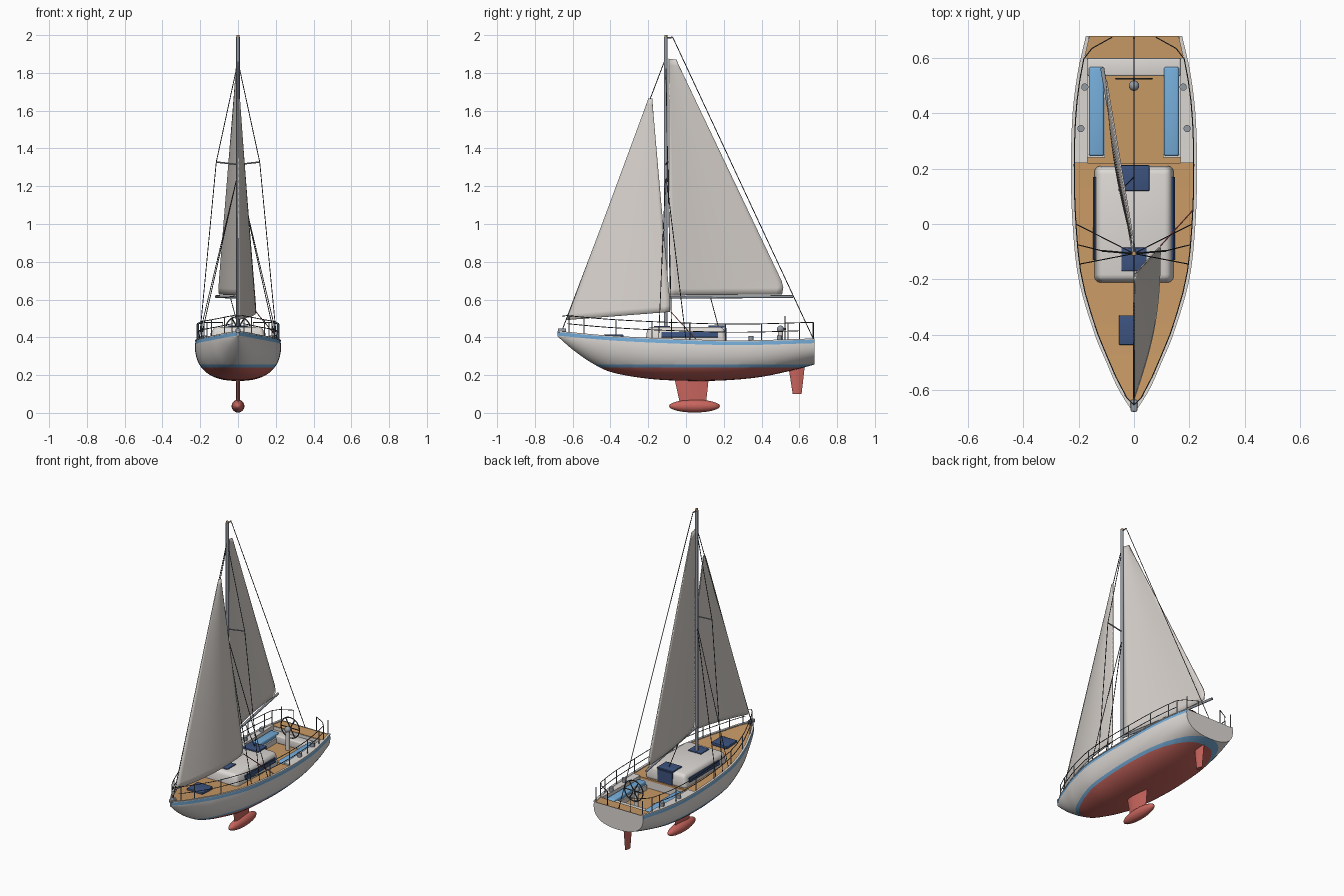
import bpy, bmesh, math
from mathutils import Vector, Matrix

if "Cube" in bpy.data.objects:
    bpy.data.objects.remove(bpy.data.objects["Cube"])

def material(name, col):
    m = bpy.data.materials.new(name)
    m.diffuse_color = (*col, 1)
    m.use_nodes = True
    m.node_tree.nodes["Principled BSDF"].inputs["Base Color"].default_value = m.diffuse_color
    return m

WHITE = material("warm white", (0.72, 0.69, 0.66))
SAIL = material("sail cloth", (0.68, 0.64, 0.60))
BLUE = material("light blue", (0.18, 0.42, 0.70))
RED = material("bottom red", (0.58, 0.13, 0.11))
WOOD = material("teak", (0.58, 0.32, 0.13))
NAVY = material("navy glass", (0.045, 0.085, 0.21))
METAL = material("grey metal", (0.30, 0.33, 0.37))
DARK = material("dark wire", (0.06, 0.065, 0.075))

def finish(name, bm, mats, smooth=None):
    bmesh.ops.recalc_face_normals(bm, faces=bm.faces)
    me = bpy.data.meshes.new(name)
    bm.to_mesh(me)
    bm.free()
    ob = bpy.data.objects.new(name, me)
    bpy.context.collection.objects.link(ob)
    for m in mats:
        me.materials.append(m)
    if smooth:
        bpy.ops.object.select_all(action='DESELECT')
        ob.select_set(True)
        bpy.context.view_layer.objects.active = ob
        bpy.ops.object.shade_smooth_by_angle(angle=math.radians(smooth))
    return ob

def spline(pts, y):
    """Smooth interpolation through (y, value) pairs."""
    y = min(max(y, pts[0][0]), pts[-1][0])
    i = max(k for k in range(len(pts) - 1) if pts[k][0] <= y)
    def slope(k):
        a, b = pts[max(k - 1, 0)], pts[min(k + 1, len(pts) - 1)]
        return (b[1] - a[1]) / (b[0] - a[0])
    (y0, a), (y1, b) = pts[i], pts[i + 1]
    h = y1 - y0
    t = (y - y0) / h
    return ((2*t**3 - 3*t**2 + 1) * a + (t**3 - 2*t**2 + t) * h * slope(i)
            + (3*t**2 - 2*t**3) * b + (t**3 - t**2) * h * slope(i + 1))

BEAM = [(-.68, .004), (-.6, .055), (-.5, .1), (-.4, .142), (-.2, .2), (0, .222),
        (.2, .228), (.4, .222), (.55, .203), (.68, .174)]
KEEL = [(-.68, .405), (-.6, .335), (-.5, .265), (-.4, .217), (-.2, .181), (0, .17),
        (.2, .172), (.4, .191), (.6, .234), (.68, .256)]
SHEER = [(-.68, .43), (-.4, .405), (0, .386), (.3, .38), (.68, .39)]
beam = lambda y: spline(BEAM, y)
sheer = lambda y: spline(SHEER, y)

def box(name, lo, hi, mat, bevel=0, top=(1, 1), rot=None):
    bm = bmesh.new()
    bmesh.ops.create_cube(bm, size=1)
    c, d = (Vector(lo) + Vector(hi)) / 2, Vector(hi) - Vector(lo)
    for v in bm.verts:
        s = top if v.co.z > 0 else (1, 1)
        v.co = Vector((v.co.x * d.x * s[0], v.co.y * d.y * s[1], v.co.z * d.z))
        if rot:
            v.co = rot @ v.co
        v.co += c
    if bevel:
        bmesh.ops.bevel(bm, geom=bm.edges[:], offset=bevel, segments=3, profile=.5, affect='EDGES')
    return finish(name, bm, [mat], 40 if bevel else None)

def rods(name, paths, r, mat, sides=6):
    bm = bmesh.new()
    for path in paths:
        for a, b in zip(path, path[1:]):
            a, b = Vector(a), Vector(b)
            q = (b - a).to_track_quat('Z', 'Y').to_matrix().to_4x4()
            bmesh.ops.create_cone(bm, cap_ends=True, segments=sides, radius1=r, radius2=r,
                                  depth=(b - a).length, matrix=Matrix.Translation((a + b) / 2) @ q)
    return finish(name, bm, [mat], 50)

def strip(name, y0, y1, inner, outer, dz, mat, depth, n=40, sides=(1,)):
    """Deck strip following the hull edge, thickened downwards."""
    bm = bmesh.new()
    for s in sides:
        rows = []
        for i in range(n + 1):
            y = y0 + (y1 - y0) * i / n
            rows.append([bm.verts.new((s * f(y), y, sheer(y) + dz - d))
                         for f, d in ((inner, 0), (outer, 0), (outer, depth), (inner, depth))])
        for a, b in zip(rows, rows[1:]):
            for k in range(4):
                bm.faces.new((a[k], a[(k + 1) % 4], b[(k + 1) % 4], b[k]))
        bm.faces.new(rows[0])
        bm.faces.new(rows[-1])
    return finish(name, bm, [mat])

mirror = lambda path: [(-x, y, z) for x, y, z in path]
both = lambda paths: paths + [mirror(p) for p in paths]

# hull: superellipse sections with a band along the top edge
bm = bmesh.new()
rings = []
for i in range(57):
    y = -.68 + 1.36 * i / 56
    b, zs, zk = beam(y), sheer(y), spline(KEEL, y)
    n = 1.75 + .7 * min(1, (y + .68) / .5)
    half = [(b * .985, zs)]
    for k in range(13):
        t = math.pi / 2 * k / 12
        half.append((b * max(math.cos(t), 0) ** (2 / n), zs - .021 - (zs - .021 - zk) * math.sin(t) ** (2 / n)))
    half[-1] = (0, zk)
    rings.append([bm.verts.new((x, y, z)) for x, z in half + [(-x, z) for x, z in half[-2::-1]]])
for a, b in zip(rings, rings[1:]):
    for k in range(len(a) - 1):
        bm.faces.new((a[k], a[k + 1], b[k + 1], b[k]))
bm.faces.new(rings[0])
bm.faces.new(rings[-1])
for z in (.24, .256):
    bmesh.ops.bisect_plane(bm, geom=bm.verts[:] + bm.edges[:] + bm.faces[:], plane_co=(0, 0, z), plane_no=(0, 0, 1))
for f in bm.faces:
    c = f.calc_center_median()
    transom = c.y > .679
    f.material_index = 2 if c.z < .24 else 1 if c.z < .256 or (c.z > sheer(c.y) - .02 and not transom) else 0
finish("hull", bm, [WHITE, BLUE, RED], 40)

# decks and edge rail
edge = lambda y: max(beam(y) - .008, .001)
strip("main_deck", -.67, .22, lambda y: -edge(y), edge, -.006, WOOD, .012)
strip("aft_deck", .6, .679, lambda y: -edge(y), edge, -.004, WOOD, .012, 6)
strip("edge_rail", -.68, .68, lambda y: max(beam(y) - .014, 0), lambda y: beam(y), .004, WHITE, .006, 56, (1, -1))
strip("cockpit_side", .22, .6, lambda y: .168, edge, .002, WHITE, .07, 16, (1, -1))

# cockpit well
box("cockpit_floor", (-.17, .21, .303), (.17, .605, .315), WOOD)
box("cockpit_front_wall", (-.17, .205, .305), (.17, .219, .373), WHITE)
box("cockpit_back_wall", (-.17, .598, .305), (.17, .61, .38), WHITE)
box("aft_bench", (-.168, .535, .315), (.168, .6, .362), WHITE, .006)
for s, side in ((1, "right"), (-1, "left")):
    box(side + "_seat", (min(s*.105, s*.168), .24, .315), (max(s*.105, s*.168), .54, .345), WHITE)
    box(side + "_cushion", (min(s*.108, s*.163), .245, .345), (max(s*.108, s*.163), .568, .373), BLUE, .009)
    # cabin side window
    box(side + "_cabin_window", (s*.1415 - .004, -.13, .4), (s*.1415 + .004, .17, .428), NAVY,
        rot=Matrix.Rotation(-s * .15, 3, 'Y'))

# cabin and hatches
box("cabin", (-.147, -.215, .365), (.147, .213, .455), WHITE, .022, (.9, .95))
box("companion_door", (-.052, .205, .33), (.052, .214, .45), NAVY)
box("companion_hatch", (-.056, .12, .452), (.056, .212, .463), NAVY, .003)
box("mast_hatch", (-.046, -.17, .452), (.046, -.085, .461), NAVY, .003)
box("fore_hatch", (-.055, -.437, .395), (.055, -.33, .414), NAVY, .004)

# keel, bulb, rudder
def fin(name, top, bottom, thick):
    """Tapered foil; top and bottom are (front y, back y, z)."""
    bm = bmesh.new()
    loops = []
    for y0, y1, z in (top, bottom):
        prof = [(0, 0), (.12, .8), (.35, 1), (.7, .6), (1, 0)]
        prof += [(u, -w) for u, w in prof[-2:0:-1]]
        loops.append([bm.verts.new((w * thick, y0 + (y1 - y0) * u, z)) for u, w in prof])
    for k in range(8):
        bm.faces.new((loops[0][k], loops[0][(k+1) % 8], loops[1][(k+1) % 8], loops[1][k]))
    for l in loops:
        bm.faces.new(l)
    finish(name, bm, [RED], 40)
fin("keel_fin", (-.065, .122, .2), (-.03, .105, .04), .011)
fin("rudder", (.54, .63, .26), (.565, .612, .1), .01)
bm = bmesh.new()
bmesh.ops.create_uvsphere(bm, u_segments=20, v_segments=12, radius=1,
                          matrix=Matrix.Translation((0, .045, .036)) @ Matrix.Diagonal((.034, .135, .034, 1)))
finish("keel_bulb", bm, [RED], 60)

# mast, boom, spreaders
M = -.107
rods("mast", [[(0, M, .44), (0, M, 1.99)]], .0095, METAL, 12)
rods("mast_cap", [[(0, M, 1.988), (0, M, 2)]], .008, WOOD, 10)
rods("boom", [[(0, M, .612), (-.115, .565, .616)]], .0075, METAL, 10)
rods("spreaders", both([[(0, M, 1.315), (.115, M + .01, 1.328)]]), .004, METAL)
rods("mast_crane", [[(0, M, 1.985), (0, -.07, 1.988)]], .004, METAL)

# sails: bellied grids between luff and leech
def sail(name, tack, clew, head_l, head_r, belly, nick):
    bm = bmesh.new()
    tack, clew, head_l, head_r = map(Vector, (tack, clew, head_l, head_r))
    nu, nv = 18, 36
    grid = []
    for j in range(nv + 1):
        v = j / nv
        a, b = tack.lerp(head_l, v), clew.lerp(head_r, v)
        pull = 1 - nick * max(0, 1 - v / .06) ** 2
        grid.append([bm.verts.new(a.lerp(b, i / nu * pull)
                     + Vector((belly * math.sin(math.pi * i / nu) * (1 - .8 * v), 0, 0)))
                     for i in range(nu + 1)])
    for r0, r1 in zip(grid, grid[1:]):
        for i in range(nu):
            bm.faces.new((r0[i], r0[i + 1], r1[i + 1], r1[i]))
    ob = finish(name, bm, [SAIL], 180)
    mod = ob.modifiers.new("cloth", 'SOLIDIFY')
    mod.thickness, mod.offset = .006, 0
sail("mainsail", (0, -.09, .622), (-.104, .54, .628), (0, -.092, 1.875), (-.004, -.052, 1.87), -.018, .05)
sail("jib", (0, -.632, .492), (.095, -.08, .535), (0, -.197, 1.665), (.004, -.18, 1.665), .028, .01)

# standing rigging
plate = lambda y: (beam(y) - .012, y, sheer(y))
rods("stays", [[(0, -.655, .44), (0, M, 1.88)], [(0, -.07, 1.988), (0, .675, .39)]], .0022, DARK)
rods("shrouds", both([[(0, M, 1.86), (.115, M + .01, 1.328), plate(-.075)],
                      [(0, M, 1.27), plate(0)], [(0, M, 1.27), plate(-.145)]]), .0022, DARK)
rods("jib_sheet", [[(.095, -.08, .535), (.213, .05, .392)]], .0025, RED)
rods("mainsheet", [[(-.04, .13, .61), (0, .17, .46)]], .0022, DARK)

# guard rails
def rail(y, h):
    return (max(beam(y) - .012, 0), y, sheer(y) + h)
ys = [-.63 + .0767 * i for i in range(17)]
runs = [[(0, -.655, .512)] + [rail(y, .09) for y in ys], [rail(y, .047) for y in ys]]
runs.append([rail(.597, .09), (.152, .635, .478), (.08, .675, .478), (.08, .675, .39)])
rods("guard_wires", both(runs), .0022, DARK)
posts = [[rail(y, 0), rail(y, .09)] for y in (-.62, -.54, -.37, -.18, .02, .21, .4, .54, .6, .672)]
rods("guard_posts", both(posts), .003, METAL)

# steering wheel and pedestal
W = Vector((0, .525, .445))
bm = bmesh.new()
ring = [W + Vector((.065 * math.cos(a), 0, .065 * math.sin(a))) for a in [math.tau * k / 24 for k in range(25)]]
bm.free()
rods("steering_wheel", [ring] + [[W, ring[k]] for k in range(0, 24, 4)], .0035, DARK)
rods("wheel_shaft", [[(0, .495, .445), (0, .53, .445)]], .005, METAL)
rods("pedestal", [[(0, .5, .312), (0, .5, .435)]], .013, WHITE, 14)
bm = bmesh.new()
bmesh.ops.create_uvsphere(bm, u_segments=16, v_segments=10, radius=.019, matrix=Matrix.Translation((0, .5, .443)))
finish("compass", bm, [METAL], 60)

# winches and bow fitting
rods("winches", both([[(.192, .345, .38), (.192, .345, .407)], [(.178, .495, .38), (.178, .495, .41)]]), .013, METAL, 14)
box("bow_fitting", (-.012, -.678, .425), (.012, -.635, .447), METAL, .004)
